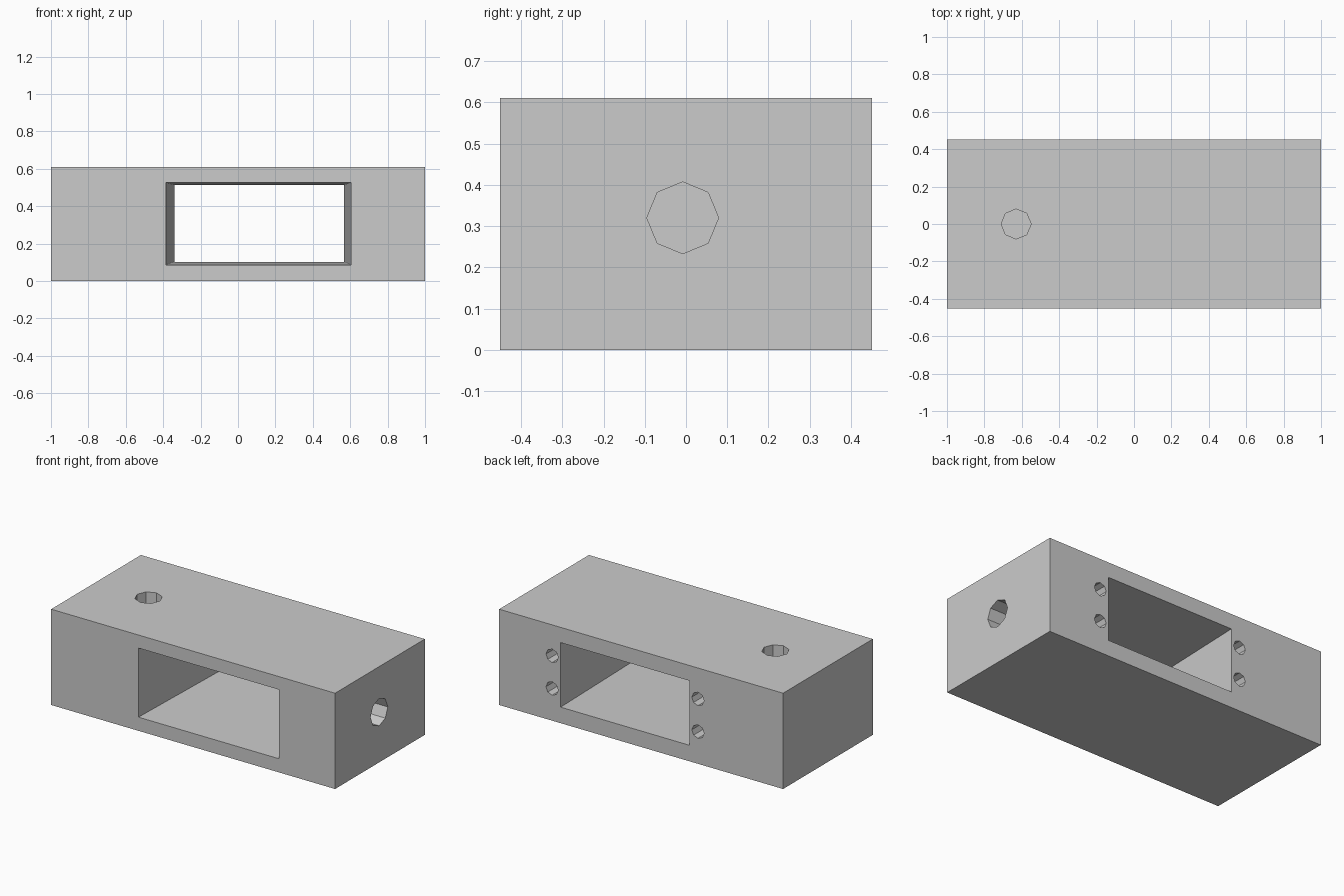
import bpy, bmesh
from math import pi
from mathutils import Matrix, Vector

cube = bpy.data.objects.get("Cube")
if cube:
    bpy.data.objects.remove(cube, do_unlink=True)

grey = bpy.data.materials.new("plain grey")
grey.use_nodes = True
colour = (0.6, 0.6, 0.6, 1)
grey.diffuse_color = colour
grey.node_tree.nodes["Principled BSDF"].inputs["Base Color"].default_value = colour


def add_object(name, bm):
    bmesh.ops.recalc_face_normals(bm, faces=bm.faces)
    mesh = bpy.data.meshes.new(name)
    bm.to_mesh(mesh)
    bm.free()
    mesh.materials.append(grey)
    obj = bpy.data.objects.new(name, mesh)
    bpy.context.collection.objects.link(obj)
    return obj


def block(name, size, centre):
    bm = bmesh.new()
    bmesh.ops.create_cube(bm, size=1)
    bmesh.ops.scale(bm, vec=size, verts=bm.verts)
    bmesh.ops.translate(bm, vec=centre, verts=bm.verts)
    return add_object(name, bm)


def drill(name, mouth, axis, radius, depth):
    """Eight-sided cutter, centred on the mouth so it sinks in by depth."""
    bm = bmesh.new()
    turn = Matrix.Rotation(pi / 2, 4, axis) if axis else Matrix()
    bmesh.ops.create_cone(bm, cap_ends=True, segments=8, radius1=radius, radius2=radius,
                          depth=2 * depth, matrix=Matrix.Translation(mouth) @ turn)
    return add_object(name, bm)


def tapered_window():
    """Rectangular opening narrowing from front to back, run past both faces."""
    front = Vector((-0.385, 0.605, 0.087, 0.527))
    back = Vector((-0.34, 0.567, 0.102, 0.513))
    bm = bmesh.new()
    rings = []
    for t in (-0.1, 1.1):
        x0, x1, z0, z1 = front.lerp(back, t)
        y = -0.45 + 0.9 * t
        rings.append([bm.verts.new((x, y, z)) for x, z in ((x0, z0), (x1, z0), (x1, z1), (x0, z1))])
        bm.faces.new(rings[-1])
    for i in range(4):
        j = (i + 1) % 4
        bm.faces.new((rings[0][i], rings[0][j], rings[1][j], rings[1][i]))
    return add_object("window_cutter", bm)


# Solid housing
housing = block("housing", (2, 0.903, 0.61), (0, 0, 0.305))

# Through window, blind side and top holes, four screw holes at the back
cutters = [
    tapered_window(),
    drill("side_hole_cutter", (1, -0.008, 0.32), 'Y', 0.087, 0.25),
    drill("top_hole_cutter", (-0.63, 0, 0.61), None, 0.08, 0.25),
]
for x in (-0.4, 0.627):
    for z in (0.205, 0.413):
        cutters.append(drill("screw_hole_cutter", (x, 0.4515, z), 'X', 0.043, 0.2))

for cutter in cutters:
    cutter.hide_render = True
    cutter.hide_viewport = True
    cut = housing.modifiers.new(cutter.name, 'BOOLEAN')
    cut.operation = 'DIFFERENCE'
    cut.solver = 'EXACT'
    cut.object = cutter
